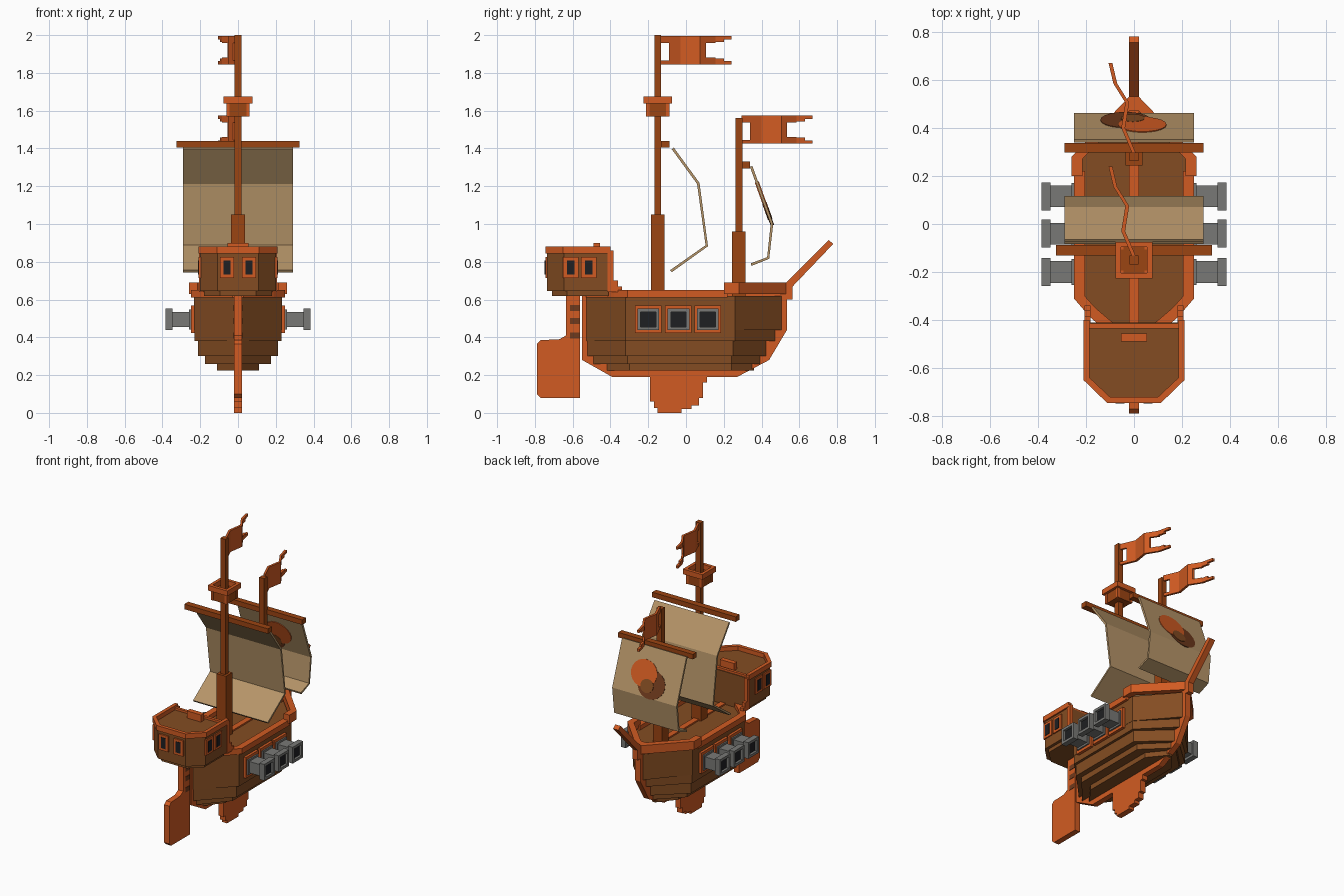
import bpy, bmesh, math
from mathutils import Vector


def material(name, rgb):
    m = bpy.data.materials.new(name)
    m.diffuse_color = (*rgb, 1)
    return m


ORANGE = material("orange trim", (0.64, 0.105, 0.016))
BROWN = material("plank brown", (0.23, 0.073, 0.016))
MAST = material("mast wood", (0.33, 0.058, 0.006))
SAIL = material("sail cloth", (0.47, 0.30, 0.14))
GREY = material("iron grey", (0.19, 0.19, 0.18))
DARK = material("dark opening", (0.013, 0.014, 0.016))
MAROON = material("emblem brown", (0.16, 0.042, 0.012))


def loft(name, rings, mat):
    """Solid between two matching rings of 3D points."""
    bm = bmesh.new()
    a, b = [[bm.verts.new(p) for p in r] for r in rings]
    n = len(a)
    bm.faces.new(a)
    bm.faces.new(b[::-1])
    for i in range(n):
        j = (i + 1) % n
        bm.faces.new((a[i], b[i], b[j], a[j]))
    bmesh.ops.recalc_face_normals(bm, faces=bm.faces)
    me = bpy.data.meshes.new(name)
    bm.to_mesh(me)
    bm.free()
    me.materials.append(mat)
    ob = bpy.data.objects.new(name, me)
    bpy.context.collection.objects.link(ob)
    return ob


def prism_z(name, pts, z0, z1, mat):
    return loft(name, [[(x, y, z) for x, y in pts] for z in (z0, z1)], mat)


def prism_x(name, pts, x0, x1, mat):
    return loft(name, [[(x, y, z) for y, z in pts] for x in (x0, x1)], mat)


def box(name, x, y, z, mat):
    return prism_z(name, [(x[0], y[0]), (x[1], y[0]), (x[1], y[1]), (x[0], y[1])], *z, mat)


def cbox(name, c, h, mat):
    return box(name, *[(c[i] - h[i], c[i] + h[i]) for i in range(3)], mat)


def sym(pts):
    return pts + [(-x, y) for x, y in reversed(pts)]


def u_wall(name, outer, inner, z0, z1, mat):
    """U-shaped wall mirrored across x = 0."""
    prism_z(name, sym(outer) + sym(inner)[::-1], z0, z1, mat)


# Hull: stepped tiers with a pointed bow and stern
tiers = [(0.44, 0.62, 0.232, -0.535, -0.32, 0.26, 0.515),
         (0.38, 0.44, 0.230, -0.535, -0.32, 0.26, 0.48),
         (0.30, 0.38, 0.212, -0.53, -0.32, 0.25, 0.43),
         (0.26, 0.30, 0.175, -0.50, -0.31, 0.24, 0.40),
         (0.225, 0.26, 0.11, -0.43, -0.30, 0.24, 0.36)]
for z0, z1, w, ys, y0, y1, yb in tiers:
    prism_z("hull_tier", sym([(0.012, ys), (w, y0), (w, y1), (0.012, yb)]), z0, z1, BROWN)

# Keel, fin and stem
prism_x("keel", [(-0.55, 0.63), (-0.55, 0.28), (-0.39, 0.19), (-0.19, 0.19), (-0.19, 0.06),
                 (-0.17, 0.06), (-0.17, 0.025), (-0.15, 0.025), (-0.15, 0.0), (-0.025, 0.0),
                 (-0.025, 0.02), (0.03, 0.02), (0.03, 0.04), (0.07, 0.04), (0.07, 0.08),
                 (0.09, 0.08), (0.09, 0.16), (0.11, 0.16), (0.11, 0.19), (0.27, 0.19),
                 (0.44, 0.28), (0.535, 0.44), (0.535, 0.63)], -0.02, 0.02, ORANGE)
prism_x("bowsprit", [(0.48, 0.60), (0.565, 0.60), (0.565, 0.67), (0.78, 0.895),
                     (0.755, 0.915), (0.53, 0.69), (0.48, 0.69)], -0.02, 0.02, ORANGE)

# Rudder with hinges
prism_x("rudder", [(-0.79, 0.10), (-0.77, 0.08), (-0.56, 0.08), (-0.56, 0.62), (-0.635, 0.62),
                   (-0.635, 0.41), (-0.67, 0.39), (-0.77, 0.385), (-0.79, 0.365)], -0.02, 0.02, ORANGE)
for z in (0.41, 0.487, 0.555):
    cbox("rudder_hinge", (0, -0.588, z), (0.023, 0.025, 0.016), MAROON)

# Rails around the deck
u_wall("deck_rail", [(0.25, 0.22), (0.25, -0.31), (0.19, -0.38), (0.03, -0.53)],
       [(0.205, 0.22), (0.205, -0.30), (0.16, -0.35), (0.03, -0.46)], 0.61, 0.65, ORANGE)
u_wall("bow_rail", [(0.26, 0.20), (0.26, 0.28), (0.02, 0.53)],
       [(0.215, 0.20), (0.215, 0.27), (0.02, 0.47)], 0.63, 0.69, ORANGE)

# Stern cabin with rail
prism_z("cabin_base", sym([(0.18, -0.41), (0.18, -0.63), (0.095, -0.71)]), 0.62, 0.66, BROWN)
prism_z("cabin", sym([(0.20, -0.41), (0.20, -0.645), (0.108, -0.735)]), 0.645, 0.85, BROWN)
u_wall("cabin_rail", [(0.21, -0.40), (0.21, -0.65), (0.112, -0.745)],
       [(0.185, -0.40), (0.185, -0.64), (0.10, -0.72)], 0.845, 0.88, ORANGE)
box("cabin_front_rail", (-0.185, 0.185), (-0.435, -0.415), (0.84, 0.865), ORANGE)
box("cabin_bench", (-0.055, 0.055), (-0.49, -0.455), (0.85, 0.90), ORANGE)
for s in (-1, 1):
    prism_x("cabin_stair_wall", [(-0.415, 0.64), (-0.34, 0.64), (-0.34, 0.67), (-0.36, 0.67),
                                 (-0.36, 0.70), (-0.385, 0.70), (-0.385, 0.86), (-0.415, 0.86)],
            s * 0.182, s * 0.207, ORANGE)
    # Cabin windows, sides and stern
    for y in (-0.61, -0.515):
        cbox("side_window_frame", (s * 0.20, y, 0.77), (0.008, 0.04, 0.055), ORANGE)
        cbox("side_window", (s * 0.206, y, 0.77), (0.005, 0.02, 0.038), DARK)
    cbox("stern_window_frame", (s * 0.058, -0.737, 0.77), (0.036, 0.008, 0.055), ORANGE)
    cbox("stern_window", (s * 0.058, -0.743, 0.77), (0.018, 0.005, 0.038), DARK)

    # Cannons through framed gun ports
    for y in (-0.20, -0.04, 0.115):
        z = 0.495
        cbox("gun_port", (s * 0.238, y, z), (0.012, 0.07, 0.073), ORANGE)
        cbox("cannon_barrel", (s * 0.295, y, z), (0.06, 0.045, 0.04), GREY)
        cbox("cannon_breech", (s * 0.25, y, z), (0.01, 0.055, 0.053), GREY)
        for d in (-1, 1):
            cbox("muzzle_side", (s * 0.366, y + d * 0.049, z), (0.019, 0.009, 0.057), GREY)
            cbox("muzzle_edge", (s * 0.366, y, z + d * 0.048), (0.019, 0.04, 0.009), GREY)
        cbox("cannon_bore", (s * 0.358, y, z), (0.01, 0.04, 0.039), DARK)

# Masts and yards
for label, y, top, thick in (("main", -0.15, 2.0, 1.05), ("fore", 0.28, 1.56, 0.96)):
    box(label + "_mast", (-0.019, 0.019), (y - 0.018, y + 0.018), (0.6, top), MAST)
    cbox(label + "_mast_foot", (0, y, 0.3 + thick / 2), (0.036, 0.036, thick / 2 - 0.3), MAST)
box("main_yard", (-0.325, 0.325), (-0.132, -0.088), (1.405, 1.44), MAST)
box("fore_yard", (-0.29, 0.29), (0.297, 0.338), (1.295, 1.33), MAST)

# Lookout basket
cbox("basket", (0, -0.15, 1.605), (0.058, 0.058, 0.035), MAST)
for s in (-1, 1):
    cbox("basket_rim", (s * 0.065, -0.15, 1.657), (0.011, 0.076, 0.018), ORANGE)
    cbox("basket_rim", (0, -0.15 + s * 0.065, 1.657), (0.054, 0.011, 0.018), ORANGE)
    for t in (-1, 1):
        cbox("basket_post", (s * 0.053, -0.15 + t * 0.053, 1.607), (0.009, 0.009, 0.037), ORANGE)


# Sails: bent sheets with constant thickness
def sail(name, path, half):
    pts = [Vector(p) for p in path]
    left, right = [], []
    for i, p in enumerate(pts):
        d = Vector((0, 0))
        if i:
            d += (p - pts[i - 1]).normalized()
        if i < len(pts) - 1:
            d += (pts[i + 1] - p).normalized()
        n = Vector((-d.y, d.x)).normalized() * 0.007
        left.append(p + n)
        right.append(p - n)
    prism_x(name, left + right[::-1], -half, half, SAIL)


sail("main_sail", [(-0.07, 1.40), (0.065, 1.215), (0.11, 0.885), (-0.08, 0.75)], 0.29)
sail("fore_sail", [(0.345, 1.305), (0.455, 1.0), (0.435, 0.82), (0.345, 0.785)], 0.25)

# Painted emblem on the upper fore sail
down = Vector((0, 0.11, -0.305)).normalized()
normal = Vector((0, 0.305, 0.11)).normalized()
centre = Vector((0, 0.40, 1.1525)) + down * 0.045


def patch(name, cx, ct, rx, rt, thick, mat):
    ring = [centre + Vector((cx + rx * math.cos(i * math.pi / 10), 0, 0))
            + down * (ct + rt * math.sin(i * math.pi / 10)) for i in range(20)]
    loft(name, [[p + normal * k for p in ring] for k in (-thick, thick)], mat)


patch("emblem_shade", -0.035, 0.03, 0.105, 0.095, 0.0095, MAROON)
patch("emblem_disc", 0.035, -0.03, 0.10, 0.09, 0.0110, ORANGE)
patch("emblem_spot", -0.005, 0.045, 0.05, 0.045, 0.0125, BROWN)

# Swallow-tailed flags that wave sideways
wave = [(0, 0), (0.105, -0.045), (0.21, -0.028), (0.29, -0.078), (0.375, -0.098)]
strips = [(0, 0.045, 0.112, 0.15), (0, 0.045, 0, 0.02), (0.045, 0.105, 0, 0.15),
          (0.105, 0.21, 0, 0.15), (0.21, 0.24, 0, 0.15), (0.24, 0.29, 0.112, 0.15),
          (0.24, 0.29, 0, 0.036), (0.29, 0.335, 0.118, 0.15), (0.29, 0.335, 0, 0.032),
          (0.335, 0.375, 0.132, 0.15), (0.335, 0.375, 0, 0.018)]


def sway(s):
    for (a, u), (b, v) in zip(wave, wave[1:]):
        if s <= b:
            return u + (v - u) * (s - a) / (b - a)


for label, y, z in (("main", -0.135, 1.845), ("fore", 0.295, 1.425)):
    for a, b, lo, hi in strips:
        prism_z(label + "_flag", [(sway(a) - 0.008, y + a), (sway(b) - 0.008, y + b),
                                  (sway(b) + 0.008, y + b), (sway(a) + 0.008, y + a)],
                z + lo, z + hi, ORANGE)
